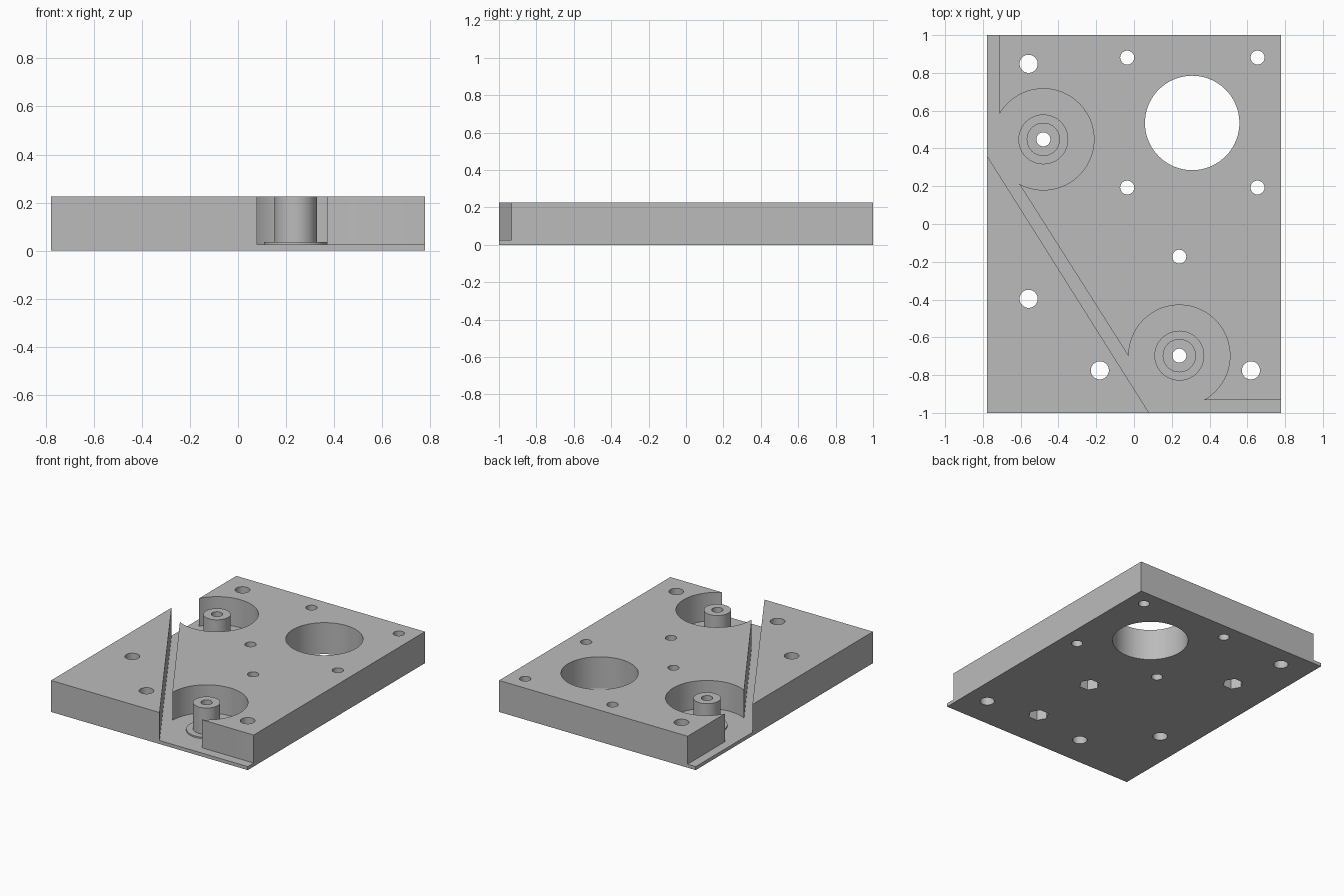
import bpy, bmesh, math
from mathutils import Matrix

cube = bpy.data.objects.get("Cube")
if cube:
    bpy.data.objects.remove(cube, do_unlink=True)

HALF_X, HALF_Y = 0.777, 1.0
TOP, FLOOR = 0.225, 0.025
PULLEYS = [(-0.48, 0.448), (0.24, -0.697)]
SPARE_NUT = (0.24, -0.173)

grey = bpy.data.materials.new("plain grey")
grey.use_nodes = True
grey.diffuse_color = (0.5, 0.5, 0.5, 1)
grey.node_tree.nodes["Principled BSDF"].inputs["Base Color"].default_value = (0.5, 0.5, 0.5, 1)


def prism(name, points, z0, z1):
    """Extrude a flat outline from z0 to z1."""
    bm = bmesh.new()
    face = bm.faces.new([bm.verts.new((x, y, z0)) for x, y in points])
    new = bmesh.ops.extrude_face_region(bm, geom=[face])["geom"]
    verts = [v for v in new if isinstance(v, bmesh.types.BMVert)]
    bmesh.ops.translate(bm, verts=verts, vec=(0, 0, z1 - z0))
    bmesh.ops.recalc_face_normals(bm, faces=bm.faces)
    mesh = bpy.data.meshes.new(name)
    bm.to_mesh(mesh)
    bm.free()
    mesh.materials.append(grey)
    obj = bpy.data.objects.new(name, mesh)
    bpy.context.collection.objects.link(obj)
    return obj


def disc(name, centre, radius, z0, z1, sides=64):
    cx, cy = centre
    ring = [2 * math.pi * i / sides for i in range(sides)]
    return prism(name, [(cx + radius * math.cos(a), cy + radius * math.sin(a)) for a in ring], z0, z1)


def combine(target, others, operation="DIFFERENCE"):
    """Apply each boolean in turn, then remove the helper."""
    for other in others:
        mod = target.modifiers.new("cut", "BOOLEAN")
        mod.operation, mod.solver, mod.object = operation, "EXACT", other
        bpy.context.view_layer.objects.active = target
        bpy.ops.object.modifier_apply(modifier=mod.name)
        bpy.data.objects.remove(other, do_unlink=True)


def drill(centre, radius):
    return disc("drill", centre, radius, -0.1, TOP + 0.1, 40)


def nut_pocket(centre):
    return disc("nut_pocket", centre, 0.068, -0.1, 0.1, 6)


# Base plate
plate = prism("plate", [(-HALF_X, -HALF_Y), (HALF_X, -HALF_Y), (HALF_X, HALF_Y), (-HALF_X, HALF_Y)], 0, TOP)

# Belt channel, open at the plate's edges, and the round pulley wells
channel = [(-0.713, 1.1), (-0.713, 0.58), (-0.605, 0.208), (-0.027, -0.703), (0.372, -0.933),
           (0.9, -0.933), (0.9, -1.1), (0.143, -1.1), (-0.9, 0.555), (-0.9, 1.1)]
combine(plate, [prism("channel", channel, FLOOR, TOP + 0.1)])
combine(plate, [disc("well", p, 0.268, FLOOR, TOP + 0.1, 96) for p in PULLEYS])

# Motor opening, its four screw holes and the four mounting holes
combine(plate, [disc("motor_opening", (0.308, 0.535), 0.25, -0.1, TOP + 0.1, 96)])
combine(plate, [drill((x, y), 0.037) for x in (-0.036, 0.654) for y in (0.881, 0.193)])
combine(plate, [drill(p, 0.048) for p in [(-0.558, 0.848), (-0.558, -0.396), (-0.181, -0.775), (0.619, -0.775)]])

# Screw axes with hexagonal nut pockets underneath
for axis in PULLEYS + [SPARE_NUT]:
    combine(plate, [drill(axis, 0.037), nut_pocket(axis)])

# Pulley posts with a low washer step
parts = [plate]
for label, axis in zip(("back", "front"), PULLEYS):
    post = disc(label + "_pulley_post", axis, 0.088, FLOOR, TOP)
    combine(post, [disc("washer_step", axis, 0.132, FLOOR, 0.036)], "UNION")
    combine(post, [drill(axis, 0.037), nut_pocket(axis)])
    parts.append(post)

# Smooth round walls, sharp edges elsewhere
for obj in parts:
    bpy.ops.object.select_all(action="DESELECT")
    obj.select_set(True)
    bpy.context.view_layer.objects.active = obj
    bpy.ops.object.shade_smooth_by_angle(angle=math.radians(30))
